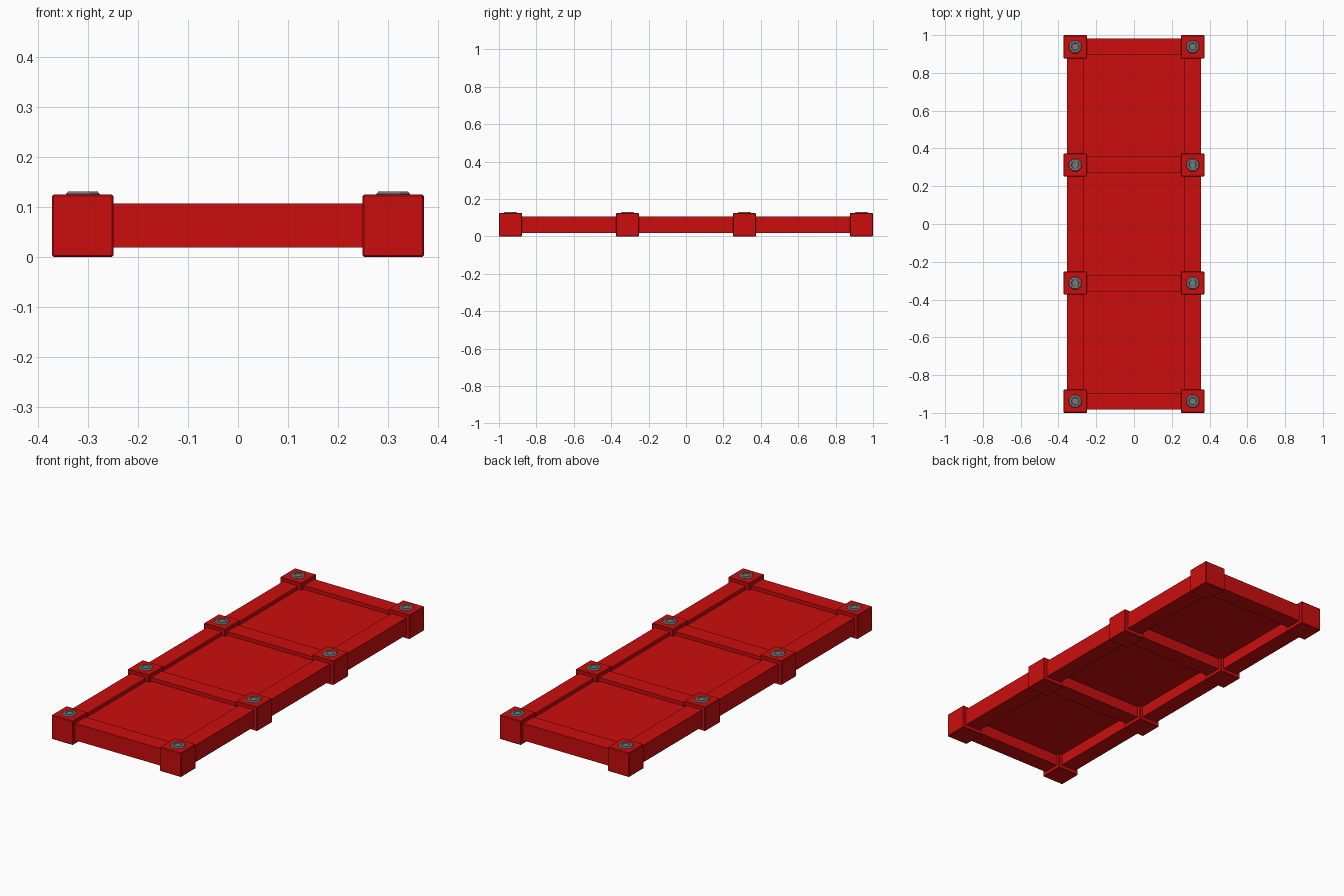
import bpy, bmesh, math

if "Cube" in bpy.data.objects:
    bpy.data.objects.remove(bpy.data.objects["Cube"])


def material(name, rgb):
    m = bpy.data.materials.new(name)
    m.diffuse_color = (*rgb, 1)
    m.use_nodes = True
    m.node_tree.nodes["Principled BSDF"].inputs["Base Color"].default_value = m.diffuse_color
    return m


RED = material("red paint", (0.60, 0.004, 0.004))
GREY = material("grey steel", (0.19, 0.19, 0.19))


def finish(name, bm, mat):
    mesh = bpy.data.meshes.new(name)
    bm.normal_update()
    bm.to_mesh(mesh)
    bm.free()
    mesh.materials.append(mat)
    ob = bpy.data.objects.new(name, mesh)
    bpy.context.collection.objects.link(ob)
    return ob


def box(name, lo, hi, bevel=0):
    bm = bmesh.new()
    bmesh.ops.create_cube(bm, size=1)
    for v in bm.verts:
        v.co = [(a + b) / 2 + c * (b - a) for a, b, c in zip(lo, hi, v.co)]
    if bevel:
        bmesh.ops.bevel(bm, geom=bm.edges[:], offset=bevel, segments=1,
                        affect='EDGES', profile=0.5)
    return finish(name, bm, RED)


def bolt(name, x, y):
    # low tapered octagonal head with a shallow socket
    profile = [(0.037, 0.122), (0.037, 0.126), (0.032, 0.131),
               (0.021, 0.131), (0.019, 0.127)]
    n = 8
    bm = bmesh.new()
    rings = [[bm.verts.new((x + r * math.cos((i + 0.5) * math.tau / n),
                            y + r * math.sin((i + 0.5) * math.tau / n), z))
              for i in range(n)] for r, z in profile]
    for a, b in zip(rings, rings[1:]):
        for i in range(n):
            j = (i + 1) % n
            bm.faces.new((a[i], a[j], b[j], b[i]))
    bm.faces.new(rings[-1])
    bm.faces.new(rings[0][::-1])
    return finish(name, bm, GREY)


X = 0.311                                    # rail centre line
YS = [-0.938, -0.3127, 0.3127, 0.938]        # cross beam centre lines
B, H = 0.0615, 0.0435                        # half widths: block, beam
Z0, Z1 = 0.019, 0.107                        # beam bottom and top

# corner and joint blocks with bolts
for x in (-X, X):
    for y in YS:
        box("joint_block", (x - B, y - B, 0), (x + B, y + B, 0.125), 0.003)
        bolt("bolt", x, y)

# long side rails, in sections between the blocks
for x in (-X, X):
    for a, b in zip(YS, YS[1:]):
        box("side_rail", (x - H, a + B - 0.005, Z0), (x + H, b - B + 0.005, Z1))

# cross beams
for y in YS:
    box("cross_beam", (-X + B - 0.005, y - H, Z0), (X - B + 0.005, y + H, Z1))

# recessed deck panels
for a, b in zip(YS, YS[1:]):
    box("deck_panel", (-X + H - 0.005, a + H - 0.005, 0.078),
        (X - H + 0.005, b - H + 0.005, 0.088))
